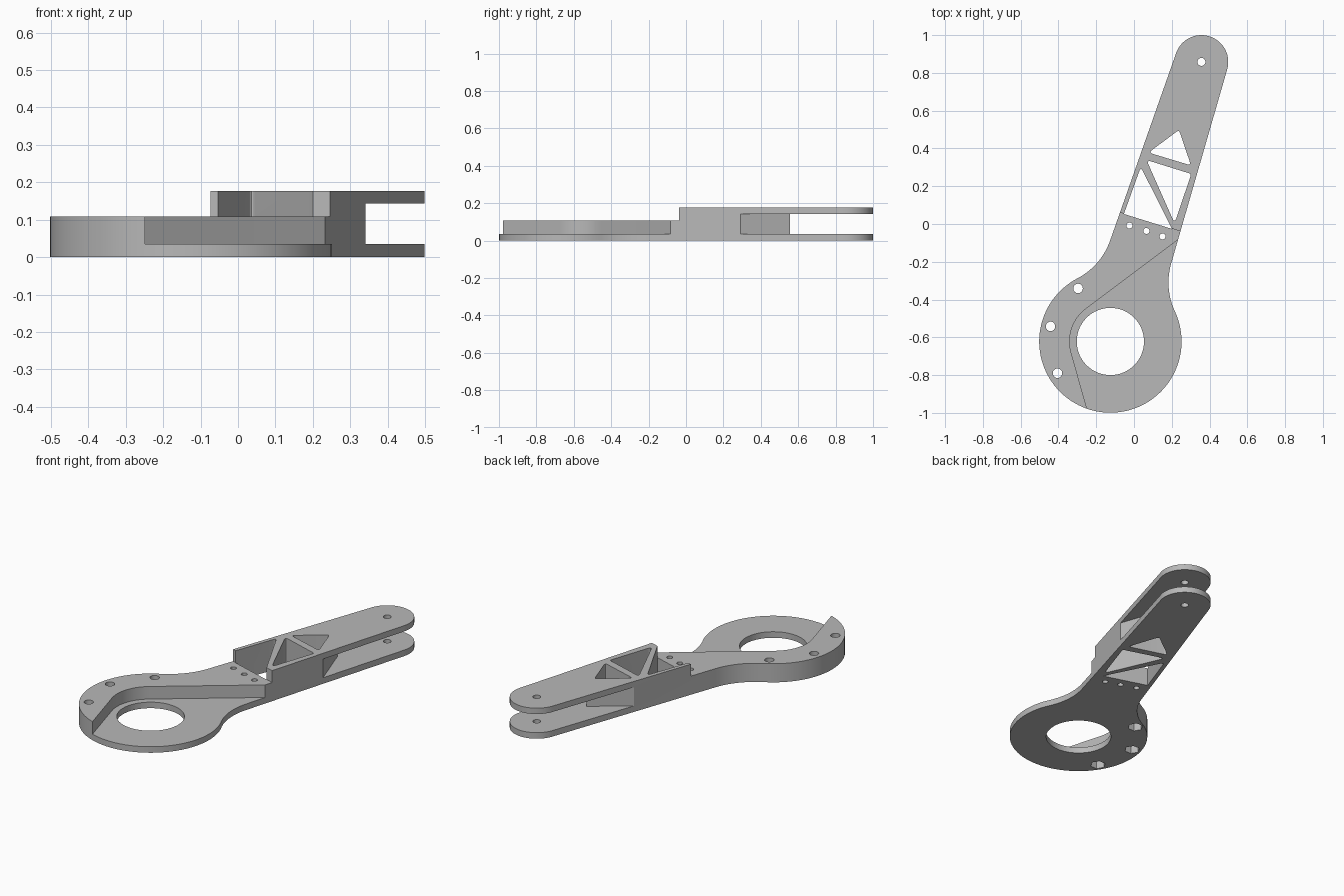
import bpy
import bmesh
from math import cos, sin, radians, degrees, sqrt, atan2
from mathutils import Vector

if "Cube" in bpy.data.objects:
    bpy.data.objects.remove(bpy.data.objects["Cube"])

# Main dimensions
RING, RING_R, BORE_R = Vector((-0.125, -0.622)), 0.377, 0.178
TIP, TIP_R = Vector((0.357, 0.858)), 0.142
FILLET = 0.36
PLATE, LEDGE, FORK, TOP = 0.035, 0.108, 0.143, 0.177

grey = bpy.data.materials.new("plain grey")
grey.use_nodes = True
colour = (0.48, 0.48, 0.48, 1)
grey.diffuse_color = colour
grey.node_tree.nodes["Principled BSDF"].inputs["Base Color"].default_value = colour


def polar(angle, radius=1.0):
    return Vector((cos(radians(angle)), sin(radians(angle)))) * radius


def angle_of(v):
    return degrees(atan2(v.y, v.x))


def arc(centre, radius, start, end, steps):
    return [centre + polar(start + (end - start) * i / steps, radius)
            for i in range(steps + 1)]


def circle(centre, radius, steps=32):
    return arc(Vector(centre), radius, 0, 360, steps)[:-1]


def rounded(corners, radius):
    """Polygon with softened corners."""
    pts = [Vector(c) for c in corners]
    out = []
    for i, p in enumerate(pts):
        u = (pts[i - 1] - p).normalized()
        v = (pts[(i + 1) % len(pts)] - p).normalized()
        reach = radius / max(0.2, sqrt((1 - u.dot(v)) / (1 + u.dot(v))))
        a, b = p + u * reach, p + v * reach
        for k in range(7):
            t = k / 6
            out.append(a * (1 - t) ** 2 + p * 2 * t * (1 - t) + b * t * t)
    return out


def prism(name, outline, low, high):
    bm = bmesh.new()
    face = bm.faces.new([bm.verts.new((p[0], p[1], low)) for p in outline])
    moved = bmesh.ops.extrude_face_region(bm, geom=[face])["geom"]
    verts = [g for g in moved if isinstance(g, bmesh.types.BMVert)]
    bmesh.ops.translate(bm, verts=verts, vec=(0, 0, high - low))
    bmesh.ops.recalc_face_normals(bm, faces=bm.faces)
    mesh = bpy.data.meshes.new(name)
    bm.to_mesh(mesh)
    bm.free()
    mesh.materials.append(grey)
    obj = bpy.data.objects.new(name, mesh)
    bpy.context.collection.objects.link(obj)
    return obj


def cut(target, outline, low=-0.1, high=0.3):
    tool = prism("cutter", outline, low, high)
    tool.hide_render = True
    mod = target.modifiers.new("cut", "BOOLEAN")
    mod.operation, mod.solver, mod.object = "DIFFERENCE", "EXACT", tool
    bpy.ops.object.modifier_apply(modifier=mod.name)
    bpy.data.objects.remove(tool)


def fillet_centre(normal, up):
    """Centre of the blend between an arm edge and the ring."""
    side = (TIP - RING).dot(normal) + TIP_R + FILLET
    return RING + normal * side + up * sqrt((RING_R + FILLET) ** 2 - side ** 2)


# Arm outline: round tip, tapered edges, blends into the ring
RIGHT_A, LEFT_A = -16.1, 160.6
left_c = fillet_centre(polar(LEFT_A), polar(LEFT_A - 90))
right_c = fillet_centre(polar(RIGHT_A), polar(RIGHT_A + 90))
left_ring, right_ring = angle_of(left_c - RING), angle_of(right_c - RING)
outline = (arc(TIP, TIP_R, RIGHT_A, LEFT_A, 40)
           + arc(left_c, FILLET, LEFT_A - 180, left_ring - 180, 16)
           + arc(RING, RING_R, left_ring, right_ring + 360, 72)[1:]
           + arc(right_c, FILLET, right_ring + 180, RIGHT_A + 180, 16)[1:])
arm = prism("lever_arm", outline, 0, TOP)
bpy.context.view_layer.objects.active = arm
arm.select_set(True)

# Step down from the truss to the ring
cut(arm, [(-0.389, 0.159), (0.547, -0.132), (0.8, -1.5), (-0.8, -1.5)], LEDGE)

# Recess around the bore, leaving a raised wall on one side
bend = arc(RING, 0.216, 126.9, 195.8, 20)
recess = ([bend[0] + Vector((0.6, 0.45))] + bend
          + [bend[-1] + polar(285.8, 0.55), (0.7, -1.25), (0.7, -0.3)])
cut(arm, recess, PLATE)

# Fork gap with its pointed inner wall
cut(arm, [(-0.15, 0.263), (0.25, 0.557), (0.385, 0.164),
          (0.9, 0.2), (0.9, 1.3), (-0.3, 1.3)], PLATE, FORK)

# Truss openings
cut(arm, rounded([(0.238, 0.498), (0.302, 0.31), (0.077, 0.378)], 0.012))
cut(arm, rounded([(0.066, 0.339), (0.303, 0.265), (0.215, 0.003)], 0.012))
apex = rounded([(0.036, 0.302), (-0.0535, 0.053), (0.201, -0.026)], 0.01)[:7]
cut(arm, apex + [(-0.0535, 0.053), (0.201, -0.026)])

# Bore, tip pin hole and small holes beside the step
cut(arm, circle(RING, BORE_R, 64))
cut(arm, circle(TIP, 0.021))
for spot in ((-0.024, -0.008), (0.066, -0.037), (0.151, -0.066)):
    cut(arm, circle(spot, 0.016, 24))

# Bolt holes with hexagonal nut pockets underneath
for spot in ((-0.296, -0.341), (-0.442, -0.542), (-0.405, -0.79)):
    cut(arm, circle(spot, 0.025))
    cut(arm, circle(spot, 0.042, 6), -0.1, 0.045)

bpy.ops.object.shade_smooth_by_angle(angle=radians(25))
